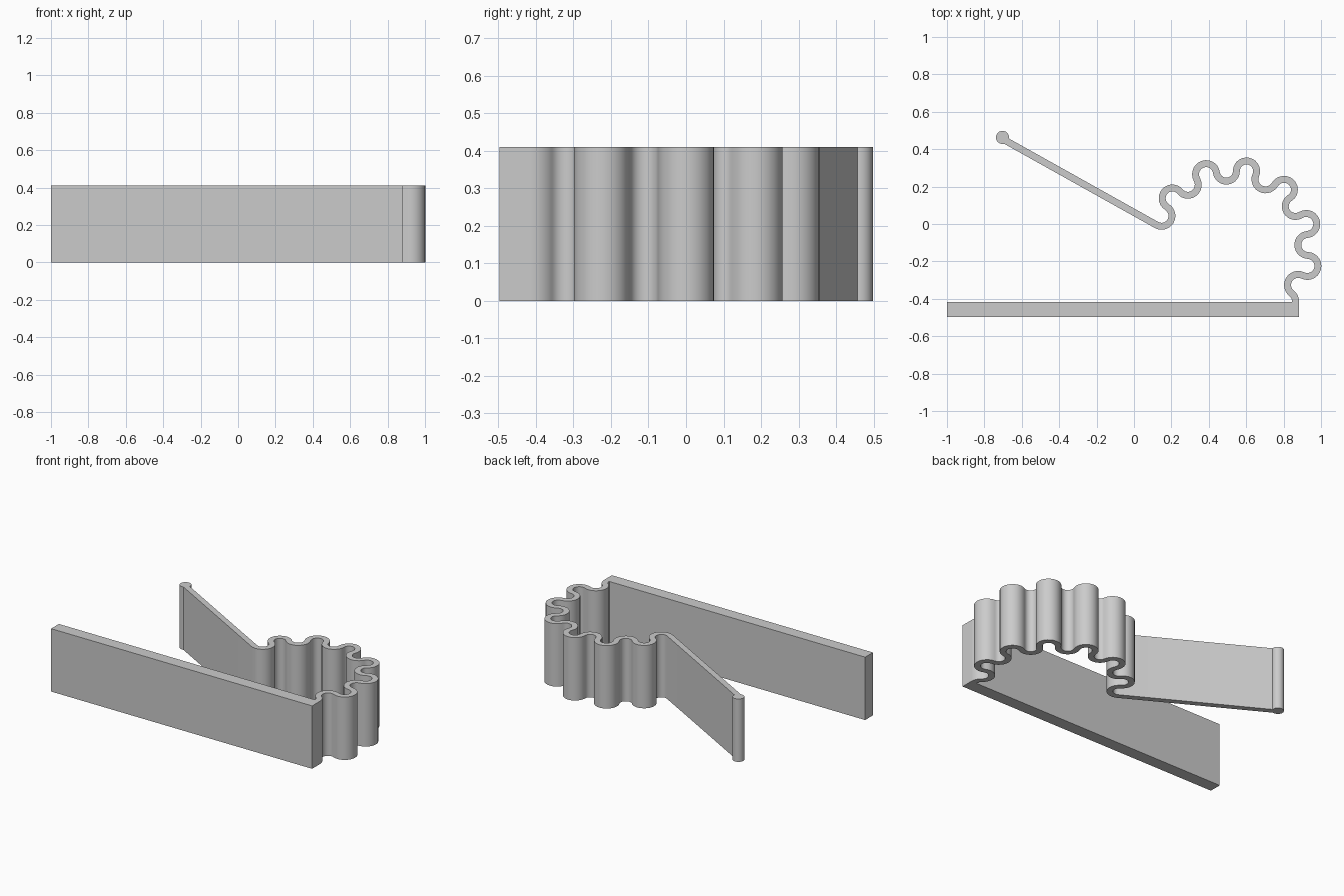
import bpy, bmesh, math
from mathutils import Vector

if "Cube" in bpy.data.objects:
    bpy.data.objects.remove(bpy.data.objects["Cube"])

HEIGHT = 0.41
HALF = 0.0185          # half the thickness of the bent strip
STEPS = 14             # segments per bend

grey = bpy.data.materials.new("light grey")
grey.diffuse_color = (0.6, 0.6, 0.6, 1)
grey.use_nodes = True
grey.node_tree.nodes["Principled BSDF"].inputs["Base Color"].default_value = grey.diffuse_color


def finish(name, bm, smooth=True):
    bmesh.ops.recalc_face_normals(bm, faces=bm.faces)
    mesh = bpy.data.meshes.new(name)
    bm.to_mesh(mesh)
    bm.free()
    mesh.materials.append(grey)
    obj = bpy.data.objects.new(name, mesh)
    bpy.context.collection.objects.link(obj)
    if smooth:
        bpy.ops.object.select_all(action='DESELECT')
        obj.select_set(True)
        bpy.context.view_layer.objects.active = obj
        bpy.ops.object.shade_smooth_by_angle(angle=math.radians(35))
    return obj


def strip(name, pairs):
    """Upright ribbon from (left, right) outline pairs."""
    bm = bmesh.new()
    rings = [[bm.verts.new((p.x, p.y, z)) for p, z in
              ((l, 0), (r, 0), (r, HEIGHT), (l, HEIGHT))] for l, r in pairs]
    for a, b in zip(rings, rings[1:]):
        for i in range(4):
            j = (i + 1) % 4
            bm.faces.new((a[i], a[j], b[j], b[i]))
    bm.faces.new(rings[0])
    bm.faces.new(rings[-1])
    return finish(name, bm)


# Bend centres, alternately turning left and right
centres = [Vector(c) for c in (
    (.147, .043), (.206, .139), (.286, .208), (.387, .267), (.494, .283),
    (.601, .283), (.702, .240), (.804, .182), (.862, .096), (.921, 0),
    (.932, -.112), (.927, -.224), (.878, -.326), (.809, -.417))]

# Straight arm, tangent to the first bend
slope = math.radians(29.2)
side = Vector((math.sin(slope), math.cos(slope)))
arm_end = centres[0] - side * 0.055
arm_start = arm_end + Vector((-math.cos(slope), math.sin(slope))) * 0.936
pairs = [(arm_start + side * HALF, arm_start - side * HALF)]

# Wavy spring made of joined arcs
for i, c in enumerate(centres):
    turn = 1 if i % 2 == 0 else -1
    start = arm_end - c if i == 0 else (centres[i - 1] - c) / 2
    end = Vector((.055, 0)) if i == len(centres) - 1 else (centres[i + 1] - c) / 2
    a0 = math.atan2(start.y, start.x)
    sweep = (turn * (math.atan2(end.y, end.x) - a0)) % (2 * math.pi)
    for k in range(0 if i == 0 else 1, STEPS + 1):
        t = k / STEPS
        a = a0 + turn * sweep * t
        r = start.length * (1 - t) + end.length * t
        u = Vector((math.cos(a), math.sin(a)))
        pairs.append((c + u * (r - turn * HALF), c + u * (r + turn * HALF)))
strip("arm_and_wavy_spring", pairs)

# Rounded bead on the free end of the arm
bm = bmesh.new()
bmesh.ops.create_cone(bm, cap_ends=True, segments=40, radius1=0.035,
                      radius2=0.035, depth=HEIGHT)
bmesh.ops.translate(bm, verts=bm.verts, vec=(-.703, .463, HEIGHT / 2))
finish("arm_end_bead", bm)

# Thick straight base bar
bm = bmesh.new()
bmesh.ops.create_cube(bm, size=1)
bmesh.ops.scale(bm, verts=bm.verts, vec=(1.883, .08, HEIGHT))
bmesh.ops.translate(bm, verts=bm.verts, vec=(-.0585, -.457, HEIGHT / 2))
finish("base_bar", bm, smooth=False)
